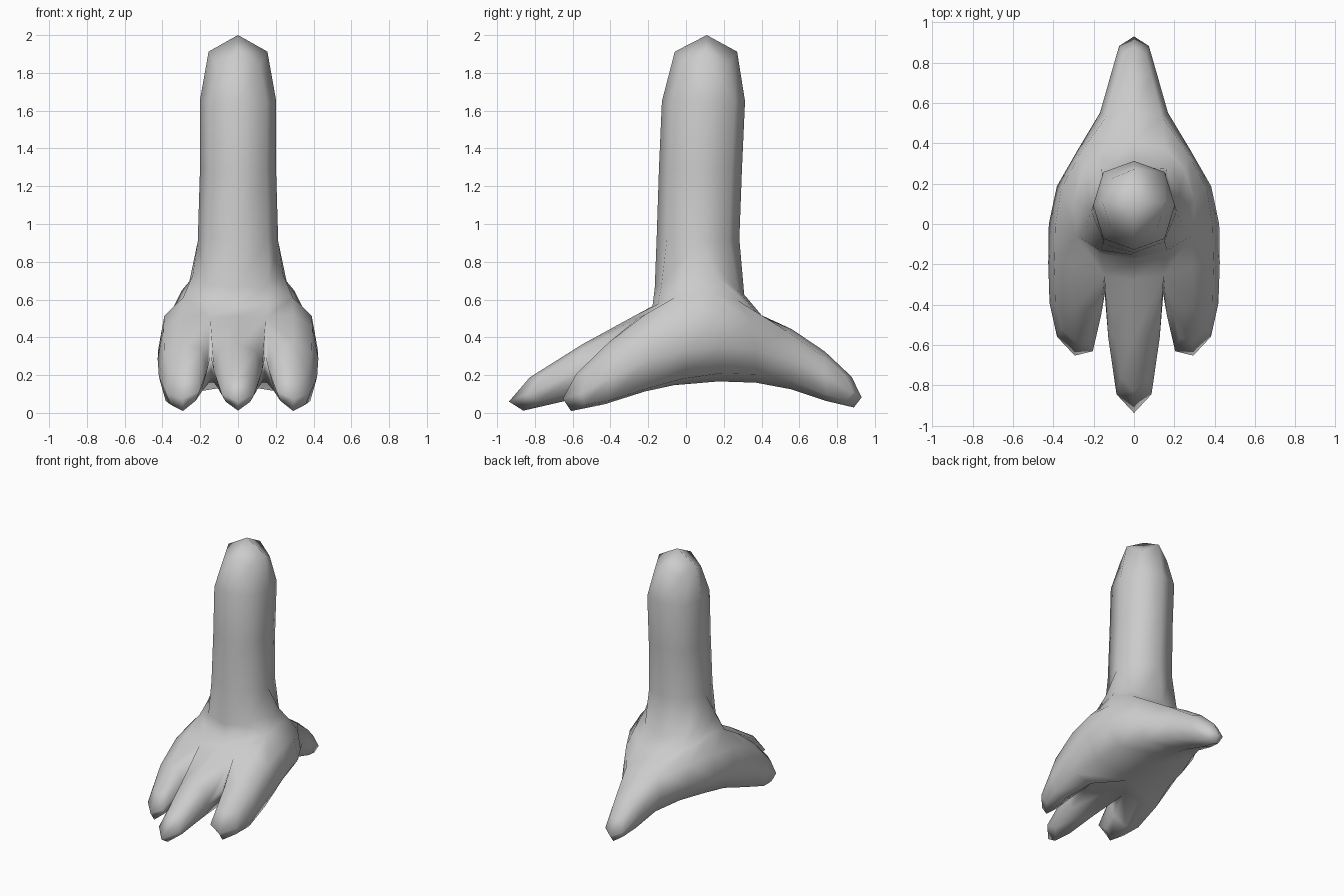
import bpy
import bmesh

cube = bpy.data.objects.get("Cube")
if cube:
    bpy.data.objects.remove(cube, do_unlink=True)

# Corner points of the cage on the left half; the right half is mirrored
points = {
    # shank
    "shank_top_front": (.21, -.11, 2.0),
    "shank_top_back": (.21, .33, 2.0),
    "shank_mid_front": (.195, -.145, 1.3),
    "shank_mid_back": (.195, .295, 1.3),
    "shank_base_front": (.22, -.165, .57),
    "shank_base_back": (.22, .27, .54),
    "shank_shoulder": (.235, .07, .83),
    # palm
    "web_top": (.145, -.19, .56),
    "web_bottom": (.145, -.19, .2),
    "palm_outer_top": (.435, -.19, .55),
    "palm_outer_bottom": (.425, -.19, .06),
    "palm_side_top": (.415, .19, .55),
    "palm_side_bottom": (.415, .19, .18),
    "heel_top": (.14, .55, .47),
    "heel_bottom": (.14, .55, .14),
    # back toe
    "back_tip_top": (.09, .92, .18),
    "back_tip_bottom": (.09, .94, -.015),
    # middle toe
    "middle_tip_top": (.115, -.91, .165),
    "middle_tip_bottom": (.105, -.965, -.045),
    # side toe
    "outer_tip_top": (.415, -.57, .19),
    "outer_tip_bottom": (.4, -.62, -.04),
    "inner_tip_top": (.175, -.69, .19),
    "inner_tip_bottom": (.185, -.73, -.04),
}

# Strip across the middle: under the heel, round the back toe,
# over the shank, and round the middle toe
middle_strip = [
    "palm_side_bottom", "heel_bottom", "back_tip_bottom", "back_tip_top",
    "heel_top", "shank_base_back", "shank_mid_back", "shank_top_back",
    "shank_top_front", "shank_mid_front", "shank_base_front", "web_top",
    "middle_tip_top", "middle_tip_bottom", "web_bottom",
]

# Faces found on each side
side_faces = [
    # shank sides
    ("shank_top_front", "shank_top_back", "shank_mid_back", "shank_mid_front"),
    ("shank_mid_front", "shank_mid_back", "shank_base_back", "shank_shoulder",
     "shank_base_front"),
    # palm top and sides
    ("shank_shoulder", "shank_base_back", "heel_top", "palm_side_top"),
    ("shank_base_front", "shank_shoulder", "palm_side_top", "palm_outer_top",
     "web_top"),
    ("heel_top", "heel_bottom", "palm_side_bottom", "palm_side_top"),
    ("palm_side_top", "palm_side_bottom", "palm_outer_bottom", "palm_outer_top"),
    # back and middle toe walls
    ("heel_top", "heel_bottom", "back_tip_bottom", "back_tip_top"),
    ("web_top", "web_bottom", "middle_tip_bottom", "middle_tip_top"),
    # side toe
    ("palm_outer_top", "palm_outer_bottom", "outer_tip_bottom", "outer_tip_top"),
    ("web_top", "web_bottom", "inner_tip_bottom", "inner_tip_top"),
    ("web_top", "palm_outer_top", "outer_tip_top", "inner_tip_top"),
    ("web_bottom", "palm_outer_bottom", "outer_tip_bottom", "inner_tip_bottom"),
    ("outer_tip_top", "inner_tip_top", "inner_tip_bottom", "outer_tip_bottom"),
]
sole = ["palm_side_bottom", "palm_outer_bottom", "web_bottom"]

bm = bmesh.new()
left = {n: bm.verts.new(p) for n, p in points.items()}
right = {n: bm.verts.new((-x, y, z)) for n, (x, y, z) in points.items()}

for a, b in zip(middle_strip, middle_strip[1:]):
    bm.faces.new((left[a], left[b], right[b], right[a]))
for half in (left, right):
    for names in side_faces:
        bm.faces.new([half[n] for n in names])
bm.faces.new([left[n] for n in sole] + [right[n] for n in reversed(sole)])

bmesh.ops.recalc_face_normals(bm, faces=bm.faces)
for face in bm.faces:
    face.smooth = True
mesh = bpy.data.meshes.new("bird_foot")
bm.to_mesh(mesh)
bm.free()

foot = bpy.data.objects.new("bird_foot", mesh)
bpy.context.collection.objects.link(foot)

# One round of rounding keeps the low-poly outline
rounding = foot.modifiers.new("rounding", "SUBSURF")
rounding.levels = rounding.render_levels = 1
rounding.use_limit_surface = False

# Plain grey
grey = bpy.data.materials.new("plain_grey")
grey.use_nodes = True
colour = (.6, .6, .6, 1)
grey.diffuse_color = colour
grey.node_tree.nodes["Principled BSDF"].inputs["Base Color"].default_value = colour
mesh.materials.append(grey)
